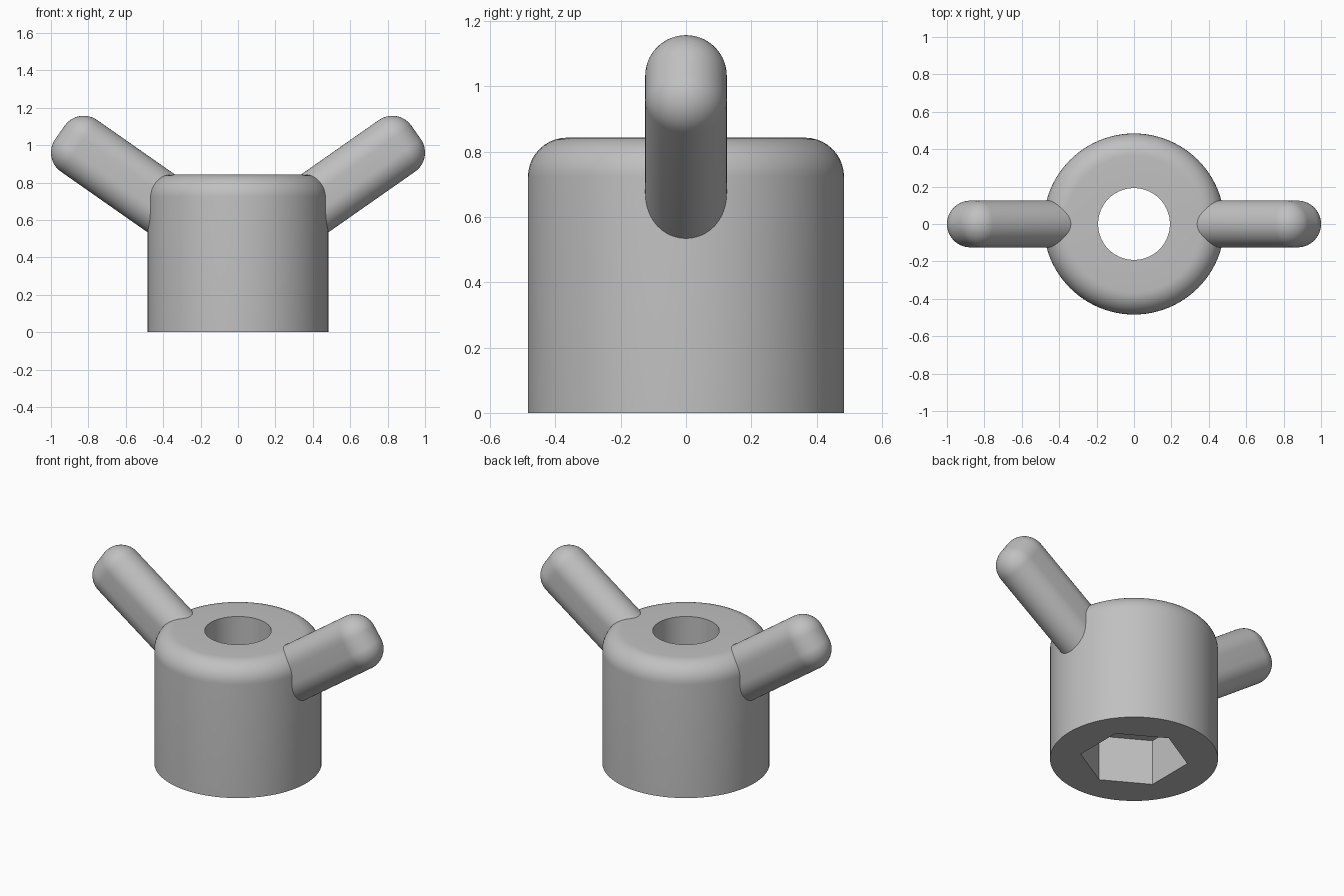
import bpy, bmesh
from math import sin, cos, pi, radians
from mathutils import Vector, Matrix

cube = bpy.data.objects.get("Cube")
if cube:
    bpy.data.objects.remove(cube, do_unlink=True)

metal = bpy.data.materials.new("grey metal")
metal.use_nodes = True
GREY = (0.53, 0.53, 0.53, 1)
metal.diffuse_color = GREY
metal.node_tree.nodes["Principled BSDF"].inputs["Base Color"].default_value = GREY


def finish(bm, name):
    bmesh.ops.recalc_face_normals(bm, faces=bm.faces)
    mesh = bpy.data.meshes.new(name)
    bm.to_mesh(mesh)
    bm.free()
    mesh.materials.append(metal)
    ob = bpy.data.objects.new(name, mesh)
    bpy.context.collection.objects.link(ob)
    bpy.ops.object.select_all(action='DESELECT')
    ob.select_set(True)
    bpy.context.view_layer.objects.active = ob
    bpy.ops.object.shade_smooth_by_angle(angle=radians(25))
    return ob


# Nut body: closed loop of rings, some of them hexagonal for the nut pocket
SEGS = 96
R, TOP, FILLET, BORE = 0.484, 0.843, 0.12, 0.192
HEX_FLAT, HEX_DEPTH = 0.27, 0.29


def radius(r, is_hex, a):
    if not is_hex:
        return r
    offset = (a + pi / 6) % (pi / 3) - pi / 6
    return r / cos(offset)


rings = [(R, 0, False)]
for i in range(11):
    t = i / 10 * pi / 2
    rings.append((R - FILLET + FILLET * cos(t), TOP - FILLET + FILLET * sin(t), False))
rings += [(BORE, TOP, False), (BORE, HEX_DEPTH, False),
          (HEX_FLAT, HEX_DEPTH, True), (HEX_FLAT, 0, True)]

bm = bmesh.new()
loops = []
for r, z, is_hex in rings:
    loop = []
    for k in range(SEGS):
        a = 2 * pi * k / SEGS
        q = radius(r, is_hex, a)
        loop.append(bm.verts.new((q * cos(a), q * sin(a), z)))
    loops.append(loop)
for lo, hi in zip(loops, loops[1:] + loops[:1]):
    for k in range(SEGS):
        n = (k + 1) % SEGS
        bm.faces.new((lo[k], lo[n], hi[n], hi[k]))
finish(bm, "nut_body")


# Wing arms: slanted bars with a stadium section and a fully rounded tip
ARM_R, SLOPE = 0.125, radians(35)
along = Vector((cos(SLOPE), 0, sin(SLOPE)))
down = Vector((sin(SLOPE), 0, -cos(SLOPE)))
tip_top = Vector((0.825, 0, 1.032))
tip_low = tip_top + down * 0.087
LENGTH = 0.63


def wing(name, side):
    bm = bmesh.new()
    # sphere poles lie across the bar so the tip rounds evenly
    turn = Matrix.Rotation(pi / 2 - SLOPE, 4, 'Y')
    for centre in (tip_top, tip_low):
        bmesh.ops.create_uvsphere(bm, u_segments=48, v_segments=24, radius=ARM_R,
                                  matrix=Matrix.Translation(centre) @ turn)
        # flat root section, buried in the body
        for k in range(48):
            a = 2 * pi * k / 48
            bm.verts.new(centre - along * LENGTH
                         + (down * cos(a) + Vector((0, sin(a), 0))) * ARM_R)
    hull = bmesh.ops.convex_hull(bm, input=bm.verts)
    waste = {g for g in hull["geom_interior"] + hull["geom_unused"]
             if isinstance(g, bmesh.types.BMVert)}
    bmesh.ops.delete(bm, geom=list(waste), context='VERTS')
    bmesh.ops.dissolve_limit(bm, angle_limit=radians(0.5), verts=bm.verts, edges=bm.edges)
    if side < 0:
        bmesh.ops.scale(bm, vec=(-1, 1, 1), verts=bm.verts)
    return finish(bm, name)


wing("left_wing", 1)
wing("right_wing", -1)
